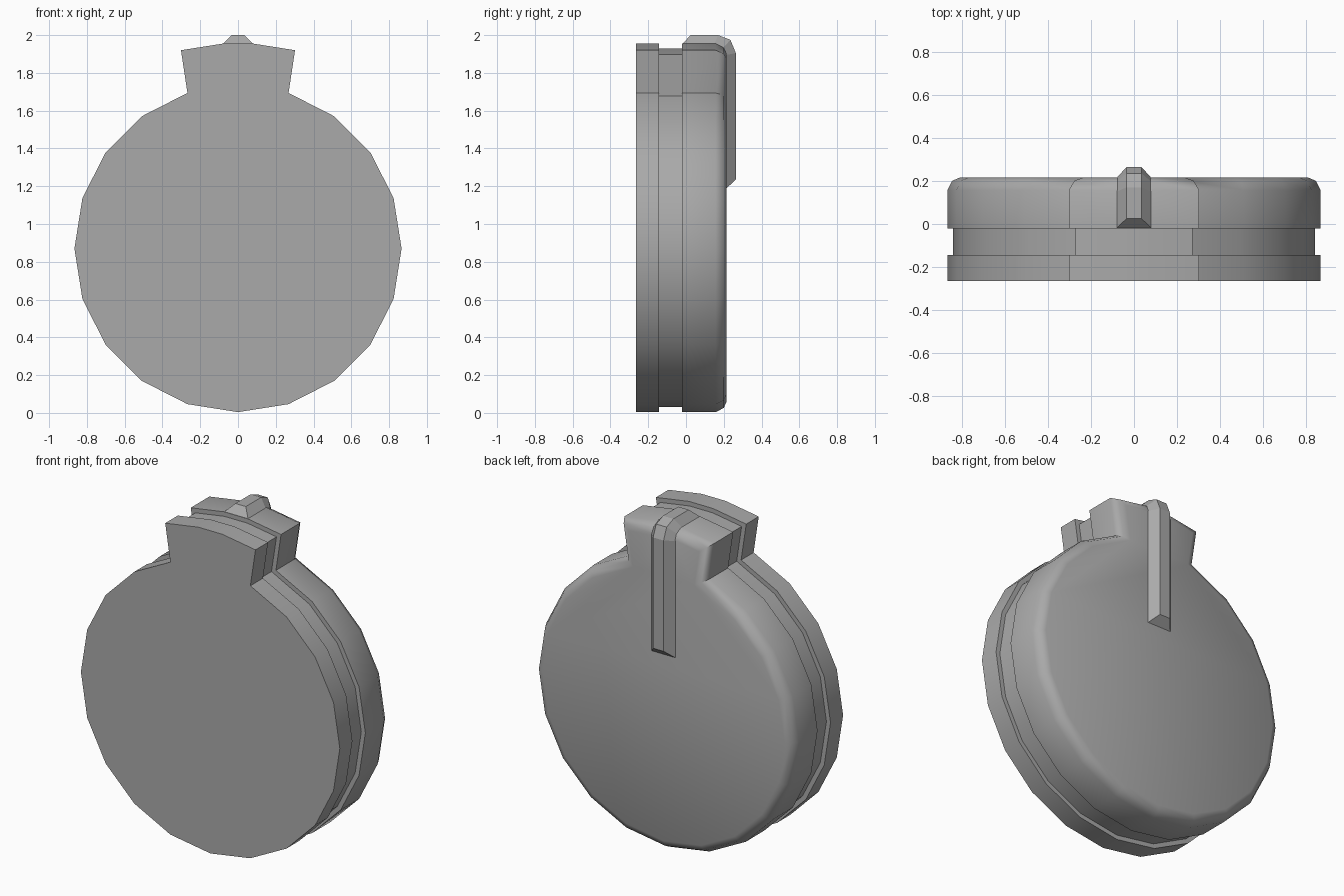
import bpy
import bmesh
from math import sin, cos, radians
from mathutils import Vector

cube = bpy.data.objects.get("Cube")
if cube:
    bpy.data.objects.remove(cube)

grey = bpy.data.materials.new("plain grey")
grey.use_nodes = True
colour = (0.4, 0.4, 0.4, 1)
grey.diffuse_color = colour
grey.node_tree.nodes["Principled BSDF"].inputs["Base Color"].default_value = colour


def outline():
    """Twenty-sided disc with a flared tab replacing its top, as (x, z)."""
    tab = [(0.302, 1.92), (0.08, 1.955)]
    disc = [(0.866 * sin(radians(a)), 0.87 - 0.866 * cos(radians(a)))
            for a in range(-162, 163, 18)]
    return [Vector(p) for p in disc + tab + [(-x, z) for x, z in reversed(tab)]]


def inset(points, d):
    """Move every edge of a counter-clockwise outline inwards by d."""
    result = []
    for i, p in enumerate(points):
        a = (p - points[i - 1]).normalized()
        b = (points[(i + 1) % len(points)] - p).normalized()
        na, nb = Vector((-a.y, a.x)), Vector((-b.y, b.x))
        result.append(p + (na + nb) * d / (1 + na.dot(nb)))
    return result


def loft(name, rings, smooth_angle=None):
    """Skin a row of equal closed rings and cap both ends."""
    bm = bmesh.new()
    rows = [[bm.verts.new(p) for p in ring] for ring in rings]
    n = len(rows[0])
    for r, s in zip(rows, rows[1:]):
        for i in range(n):
            j = (i + 1) % n
            bm.faces.new((r[i], r[j], s[j], s[i]))
    bm.faces.new(rows[0])
    bm.faces.new(rows[-1])
    bmesh.ops.recalc_face_normals(bm, faces=bm.faces)
    mesh = bpy.data.meshes.new(name)
    bm.to_mesh(mesh)
    bm.free()
    mesh.materials.append(grey)
    ob = bpy.data.objects.new(name, mesh)
    bpy.context.collection.objects.link(ob)
    if smooth_angle:
        bpy.ops.object.select_all(action='DESELECT')
        ob.select_set(True)
        bpy.context.view_layer.objects.active = ob
        bpy.ops.object.shade_smooth_by_angle(angle=radians(smooth_angle))
    return ob


def slab(name, layers):
    """Stack insets of the outline along y."""
    base = outline()
    loft(name, [[(p.x, y, p.y) for p in inset(base, d)] for y, d in layers], 40)


# Body: front plate, recessed band and rounded back shell
slab("front_plate", [(-0.264, 0), (-0.144, 0)])
slab("recessed_band", [(-0.144, 0.027), (-0.02, 0.027)])
slab("back_shell", [(-0.02, 0), (0.157, 0), (0.2, 0.022), (0.215, 0.056)])

# Clip: bevelled strip bent over the tab and down the back, as (y, z)
inner = [(-0.02, 1.953), (0.15, 1.953), (0.195, 1.93), (0.213, 1.895), (0.213, 1.188)]
outer = [(0.025, 2.0), (0.17, 2.0), (0.235, 1.975), (0.264, 1.905), (0.264, 1.235)]
loft("clip", [[(-0.081, *i), (-0.035, *o), (0.035, *o), (0.081, *i)]
              for i, o in zip(inner, outer)])
